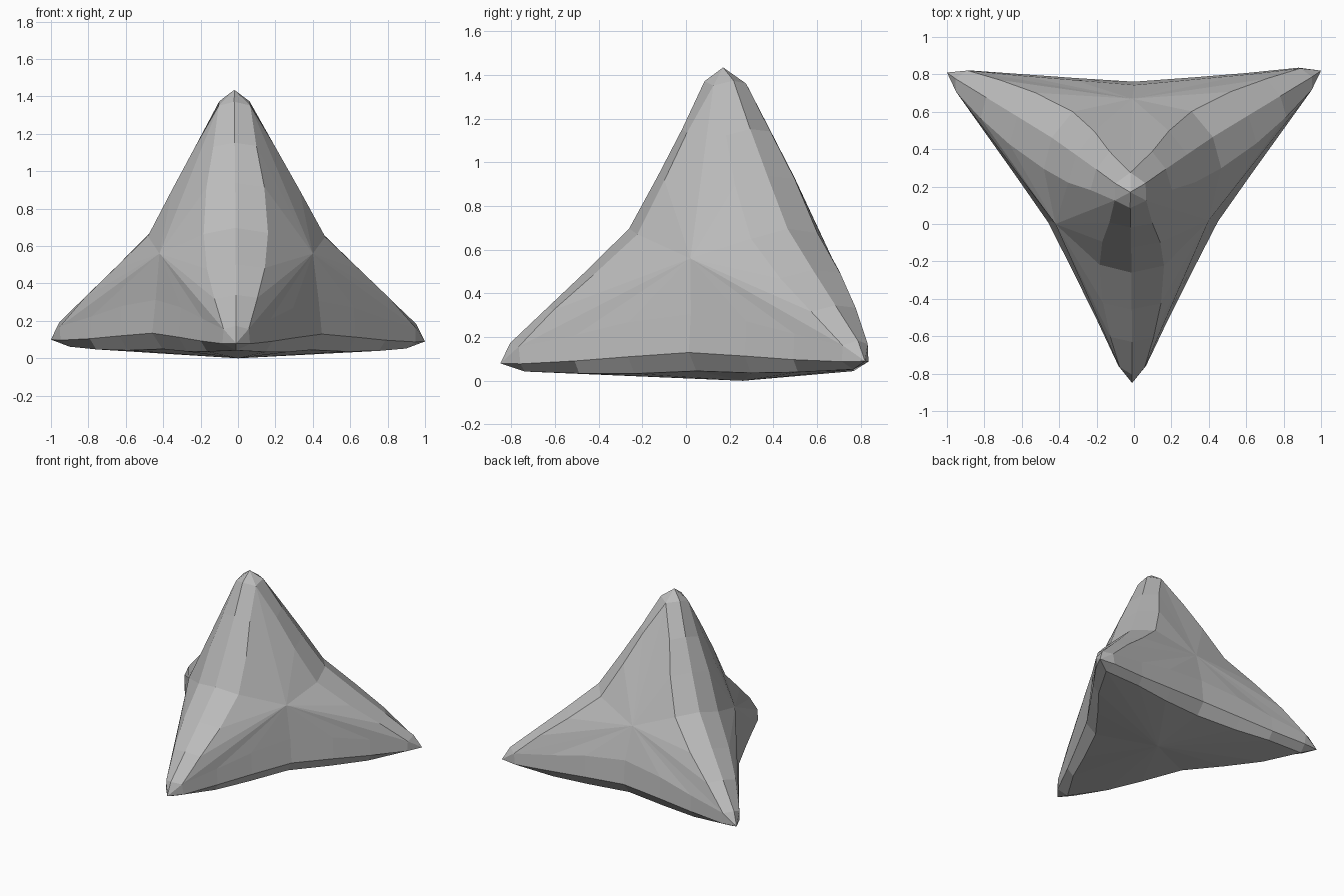
import bpy, bmesh
from mathutils import Vector as V

if "Cube" in bpy.data.objects:
    bpy.data.objects.remove(bpy.data.objects["Cube"])

# Four rounded points of the body and the crown of each of its four sides
TIPS = [V((-0.02, 0.17, 1.435)), V((-0.01, -0.85, 0.08)), V((1.0, 0.82, 0.09)), V((-1.0, 0.81, 0.10))]
CROWNS = {3: V((0.40, 0.02, 0.56)), 2: V((-0.42, 0.0, 0.56)),
          1: V((-0.01, 0.67, 0.56)), 0: V((0, 0.26, 0.0))}      # keyed by opposite tip
CENTRE = V((0, 0.27, 0.42))
STATIONS = [0.06, 0.20, 0.34, 0.5, 0.66, 0.80, 0.94]
SAG = [-0.03, 0.02, 0.06, 0.10, 0.06, 0.02, -0.02]
WIDTH = [0.075, 0.115, 0.155, 0.172, 0.155, 0.115, 0.075]
DROP = [0.03, 0.03, 0.04, 0.05, 0.04, 0.03, 0.03]

bm = bmesh.new()
ridges, rims, corners = {}, {}, {}

# Ridge line and two rim lines for each of the six edges
for a in range(4):
    for b in range(a + 1, 4):
        A, B = TIPS[a], TIPS[b]
        along = (B - A).normalized()
        n = (A + B) / 2 - CENTRE
        base = a > 0
        if base:
            n.z = -0.10
        n = (n - along * n.dot(along)).normalized()
        ridges[a, b] = [A.lerp(B, t) - n * s * (0.55 if base else 1) + V((0, 0, 0.35 * max(s, 0) if base else 0))
                        for t, s in zip(STATIONS, SAG)]
        for f in set(range(4)) - {a, b}:
            side = CROWNS[f] - (A + B) / 2
            side = (side - along * side.dot(along) - n * side.dot(n)).normalized()
            k = 0.55 if f == 0 else 1.0
            pts = [r + side * w * k - n * d for r, w, d in zip(ridges[a, b], WIDTH, DROP)]
            rims[a, b, f] = pts
            corners.setdefault((a, f), []).append(pts[0])
            corners.setdefault((b, f), []).append(pts[-1])

# Turn the points into shared vertices
corner = {k: bm.verts.new((p[0] + p[1]) / 2) for k, p in corners.items()}
ridge = {k: [bm.verts.new(p) for p in pts] for k, pts in ridges.items()}
apex = [bm.verts.new(p) for p in TIPS]
crown = {k: bm.verts.new(p) for k, p in CROWNS.items()}

# Strips beside each ridge, side panels, and caps at the points
for (a, b, f), pts in rims.items():
    rim = [corner[a, f]] + [bm.verts.new(p) for p in pts[1:-1]] + [corner[b, f]]
    line = ridge[a, b]
    for i in range(6):
        bm.faces.new((line[i], line[i + 1], rim[i + 1], rim[i]))
        bm.faces.new((rim[i], rim[i + 1], crown[f]))
    bm.faces.new((apex[a], line[0], rim[0]))
    bm.faces.new((apex[b], line[-1], rim[-1]))

bmesh.ops.recalc_face_normals(bm, faces=bm.faces)
low = min(v.co.z for v in bm.verts)
for v in bm.verts:
    v.co.z -= low

mesh = bpy.data.meshes.new("four_pointed_stone")
bm.to_mesh(mesh)
bm.free()
stone = bpy.data.objects.new("four_pointed_stone", mesh)
bpy.context.collection.objects.link(stone)

grey = bpy.data.materials.new("stone_grey")
grey.diffuse_color = (0.5, 0.5, 0.5, 1)
grey.use_nodes = True
grey.node_tree.nodes["Principled BSDF"].inputs["Base Color"].default_value = grey.diffuse_color
mesh.materials.append(grey)
